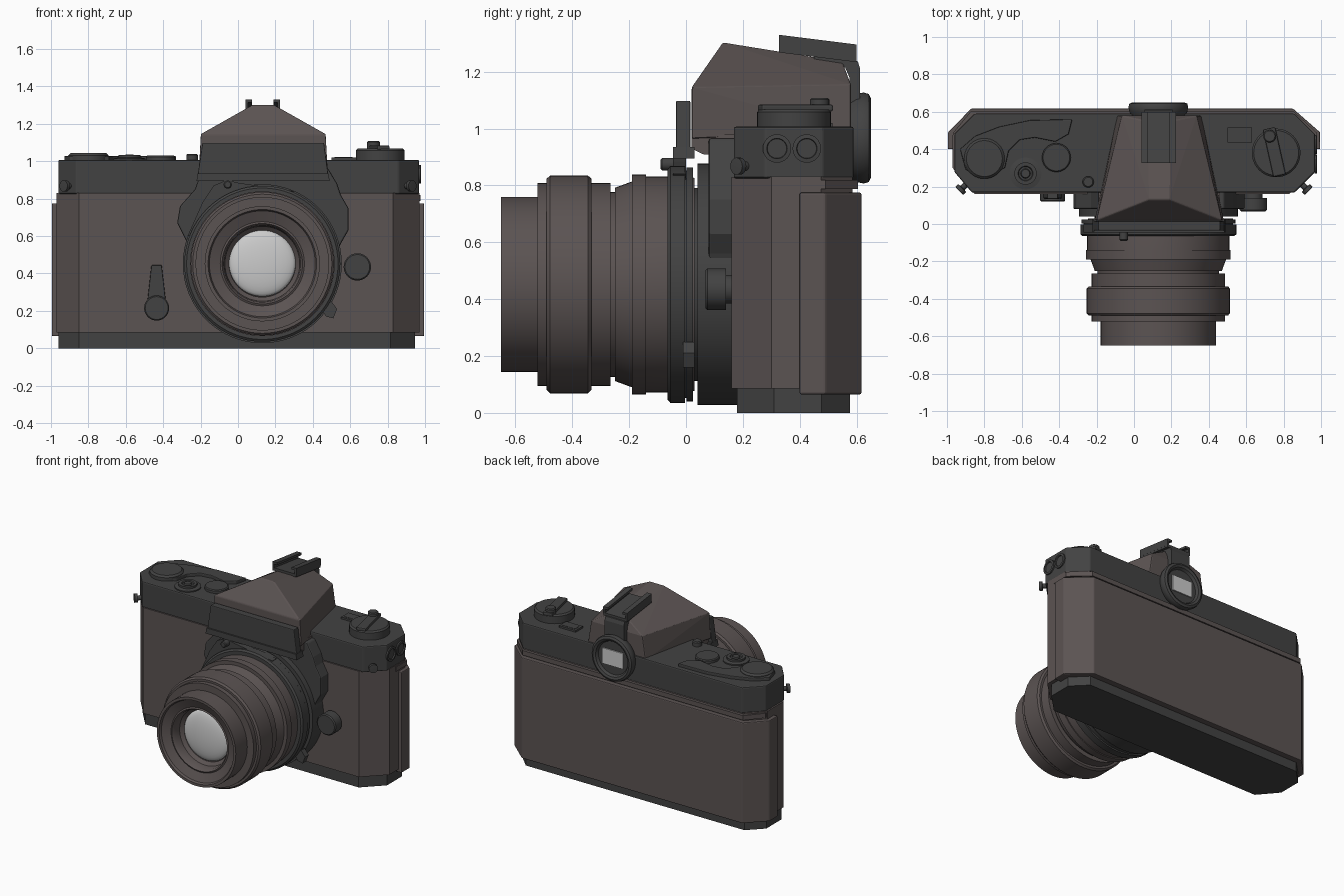
import bpy, bmesh, math
from mathutils import Vector

if "Cube" in bpy.data.objects:
    bpy.data.objects.remove(bpy.data.objects["Cube"])


def material(name, rgb):
    m = bpy.data.materials.new(name)
    m.diffuse_color = (*rgb, 1)
    m.use_nodes = True
    m.node_tree.nodes["Principled BSDF"].inputs["Base Color"].default_value = m.diffuse_color
    return m


BROWN = material("warm_grey", (0.105, 0.087, 0.085))
DARK = material("dark_grey", (0.055, 0.055, 0.055))
GLASS = material("glass", (0.75, 0.75, 0.75))
LX, LZ = 0.13, 0.452          # lens axis


def finish(name, bm, mat, bevel=0.0, smooth=False):
    bmesh.ops.remove_doubles(bm, verts=bm.verts, dist=1e-5)
    bmesh.ops.recalc_face_normals(bm, faces=bm.faces)
    me = bpy.data.meshes.new(name)
    bm.to_mesh(me)
    bm.free()
    ob = bpy.data.objects.new(name, me)
    bpy.context.collection.objects.link(ob)
    me.materials.append(mat)
    if bevel:
        b = ob.modifiers.new("bevel", 'BEVEL')
        b.width, b.segments, b.limit_method = bevel, 2, 'ANGLE'
    if smooth:
        bpy.ops.object.select_all(action='DESELECT')
        ob.select_set(True)
        bpy.context.view_layer.objects.active = ob
        bpy.ops.object.shade_smooth_by_angle(angle=math.radians(30))
    return ob


def extrude(name, pts, a, b, axis, mat, bevel=0.0):
    """Outline in the plane across the axis, extruded from a to b."""
    place = {'x': lambda p, h: (h, p[0], p[1]),
             'y': lambda p, h: (p[0], h, p[1]),
             'z': lambda p, h: (p[0], p[1], h)}[axis]
    bm = bmesh.new()
    lo = [bm.verts.new(place(p, a)) for p in pts]
    hi = [bm.verts.new(place(p, b)) for p in pts]
    bm.faces.new(lo)
    bm.faces.new(hi)
    n = len(pts)
    for i in range(n):
        j = (i + 1) % n
        bm.faces.new((lo[i], lo[j], hi[j], hi[i]))
    return finish(name, bm, mat, bevel)


def box(name, x, y, z, mat, bevel=0.0):
    pts = [(x[0], y[0]), (x[1], y[0]), (x[1], y[1]), (x[0], y[1])]
    return extrude(name, pts, z[0], z[1], 'z', mat, bevel)


def lathe(name, profile, loc, direction, mat, segs=64):
    """Revolve (radius, height) points about a direction through loc."""
    bm = bmesh.new()
    q = Vector(direction).to_track_quat('Z', 'Y')
    rings = []
    for r, h in profile:
        if r == 0:
            rings.append([bm.verts.new(q @ Vector((0, 0, h)) + Vector(loc))] * segs)
        else:
            rings.append([bm.verts.new(q @ Vector((r * math.cos(t), r * math.sin(t), h)) + Vector(loc))
                          for t in (2 * math.pi * i / segs for i in range(segs))])
    for A, B in zip(rings, rings[1:]):
        for i in range(segs):
            j = (i + 1) % segs
            f = list(dict.fromkeys((A[i], A[j], B[j], B[i])))
            if len(f) > 2:
                bm.faces.new(f)
    return finish(name, bm, mat, smooth=True)


def disc(name, r, a, b, loc, direction, mat, c=0.006, segs=40):
    return lathe(name, [(0, a), (r, a), (r, b - c), (r - c, b), (0, b)], loc, direction, mat, segs)


def octagon(x0, x1, y0, y1, cf, cb):
    return [(x0 + cf * .85, y0), (x1 - cf, y0), (x1, y0 + cf), (x1, y1 - cb),
            (x1 - cb, y1), (x0 + cb, y1), (x0, y1 - cb), (x0, y0 + cf)]


# Body, door and plates
extrude("body", octagon(-.97, .97, .16, .585, .14, .11), .085, .83, 'z', BROWN)
extrude("back_door", [(-.995, .40), (.995, .40), (.995, .49), (.85, .617), (-.87, .617), (-.995, .49)],
        .065, .775, 'z', BROWN, .006)
extrude("back_ledge", [(-.965, .37), (.975, .37), (.975, .49), (.85, .605), (-.87, .605), (-.965, .49)],
        .787, .82, 'z', BROWN)
extrude("bottom_plate", octagon(-.96, .945, .18, .577, .13, .10), 0, .088, 'z', DARK)
extrude("top_cover", octagon(-.96, .968, .168, .59, .11, .11), .825, 1.007, 'z', DARK, .008)

# Mirror box plate and mount
extrude("mirror_box_plate", [(-.19, .965), (-.23, .85), (-.31, .76), (-.325, .67), (-.27, .56), (-.2, .3),
                             (.45, .3), (.55, .56), (.59, .63), (.59, .75), (.55, .82), (.53, .88), (.48, .965)],
        .08, .18, 'y', DARK, .008)
lathe("mount_base", [(0, .19), (.425, .19), (.425, .04), (.34, .04), (.34, .02), (0, .02)],
      (LX, 0, LZ), (0, 1, 0), DARK)
lathe("mount_ring", [(.3, -.065), (.405, -.065), (.417, -.055), (.417, -.004), (.40, -.004), (.40, .002),
                     (.412, .002), (.412, .025), (.3, .025)], (LX, 0, LZ), (0, 1, 0), DARK)
extrude("coupling_plate", [(-.27, .6), (-.19, .78), (-.13, .87), (-.06, .9), (.0, .885), (.3, .84), (.13, .6)],
        -.045, .0, 'y', DARK)
disc("coupling_pin", .022, 0, .05, (-.055, -.04, .875), (0, -1, 0), DARK)
extrude("release_tab", [(.44, .22), (.5, .25), (.53, .21), (.51, .16), (.47, .17)], -.01, .03, 'y', DARK)

# Lens barrel with recessed front
lathe("lens_barrel", [
    (0, .03), (.375, .03), (.38, -.065), (.38, -.14), (.387, -.14), (.387, -.19), (.362, -.19),
    (.34, -.25), (.325, -.25), (.325, -.265), (.357, -.265), (.357, -.333), (.372, -.333),
    (.383, -.345), (.383, -.478), (.372, -.49), (.357, -.49), (.357, -.522), (.308, -.522),
    (.308, -.65), (.29, -.65), (.283, -.635), (.225, -.61), (.215, -.615), (.205, -.60),
    (.2, -.55), (.178, -.53), (.178, -.5), (0, -.5)], (LX, 0, LZ), (0, 1, 0), BROWN)
lathe("front_glass", [(.178 * math.sin(t), -.525 - .04 * math.cos(t))
                      for t in (math.pi / 2 * i / 8 for i in range(9))] + [(0, -.51)],
      (LX, 0, LZ + .003), (0, 1, 0), GLASS)

# Prism housing
bm = bmesh.new()
for y, z, half in ((.02, .965, .345), (.02, 1.145, .335), (.13, 1.303, .055),
                   (.55, 1.235, .06), (.58, 1.155, .2), (.58, .99, .225)):
    for s in (-1, 1):
        bm.verts.new((LX + .005 + s * half, y, z))
bmesh.ops.convex_hull(bm, input=bm.verts)
bmesh.ops.dissolve_limit(bm, angle_limit=.01, verts=bm.verts, edges=bm.edges)
finish("prism_housing", bm, BROWN, .006)
extrude("prism_underside", [(.02, .98), (.02, .93), (.06, .91), (.2, .90), (.2, .98)], -.19, .46, 'x', BROWN)
extrude("prism_front_plate", [(-.22, .895), (.487, .895), (.46, 1.098), (-.19, 1.098)],
        -.035, .015, 'y', DARK, .005)
extrude("front_plate_lip", [(-.222, .895), (.49, .895), (.483, .935), (-.215, .935)],
        -.045, .03, 'y', DARK)

# Accessory shoe on its bracket
extrude("shoe_bracket", [(.45, 1.262), (.58, 1.247), (.605, 1.235), (.613, 1.21), (.613, .85), (.575, .85),
                         (.575, 1.18), (.56, 1.215), (.45, 1.23)], .055, .205, 'x', DARK)


def shoe(name, x0, x1, lo, hi):
    extrude(name, [(.327, lo), (.6, lo - .034), (.6, hi - .034), (.327, hi)], x0, x1, 'x', DARK)


shoe("shoe_base", .04, .225, 1.268, 1.288)
for s in (-1, 1):
    outer = .1325 + s * .093
    for part, w, lo, hi in (("wall", .014, 1.28, 1.328), ("lip", .036, 1.314, 1.33)):
        x0, x1 = sorted((outer, outer - s * w))
        shoe("shoe_" + part, x0, x1, lo, hi)

# Eyepiece
lathe("eyepiece", [(0, .57), (.14, .57), (.155, .6), (.16, .625), (.155, .643), (.14, .65), (.125, .643),
                   (.115, .625), (0, .625)], (LX, 0, .967), (0, 1, 0), DARK)
box("eyepiece_window", (LX - .08, LX + .08), (.61, .633), (.912, 1.022), GLASS)

# Left-hand top controls
UP = (0, 0, 1)
extrude("advance_lever", [(-.93, .40), (-.85, .47), (-.72, .52), (-.555, .555), (-.33, .56), (-.35, .48),
                          (-.42, .44), (-.53, .462), (-.61, .45), (-.67, .39), (-.69, .30), (-.8, .25),
                          (-.9, .29)], 1.0, 1.028, 'z', DARK, .005)
disc("advance_hub", .108, 1.0, 1.043, (-.80, .35, 0), UP, DARK, .012)
lathe("release_collar", [(0, 1), (.085, 1), (.085, 1.015), (.06, 1.02), (.06, 1.034), (.04, 1.034),
                         (.036, 1.026), (.026, 1.026), (.022, 1.036), (0, 1.036)], (-.58, .27, 0), UP, DARK, 40)
disc("counter_window", .077, 1.0, 1.03, (-.415, .355, 0), UP, DARK)
disc("top_button", .03, 1.0, 1.04, (-.245, .225, 0), UP, DARK)

# Rewind knob with folding crank, and meter window
disc("rewind_knob", .13, 1.0, 1.068, (.76, .38, 0), UP, DARK, .01)
crank = box("rewind_crank", (-.034, .034), (-.13, .13), (1.06, 1.085), DARK, .008)
crank.location, crank.rotation_euler[2] = (.75, .385, 0), .22
disc("crank_grip", .034, 1.06, 1.108, (.725, .47, 0), UP, DARK)
box("meter_window_frame", (.5, .63), (.435, .515), (1.0, 1.02), DARK)
box("meter_window", (.515, .612), (.45, .50), (1.01, 1.022), DARK)

# Strap lugs on the front corners
for s in (-1, 1):
    lathe("strap_lug", [(0, 0), (.03, 0), (.03, .02), (.016, .02), (.016, .045), (.03, .048), (.03, .068), (0, .07)],
          (s * .885, .225, .868), (s * .7, -.7, 0), DARK, 20)

# Side sockets
for y in (.32, .425):
    lathe("side_socket", [(.05, 0), (.05, .012), (.036, .014), (.034, .006), (.0, .006)],
          (.965, y, .93), (1, 0, 0), DARK, 32)

# Self-timer lever and lens release button
extrude("self_timer_lever", [(-.49, .2), (-.463, .445), (-.408, .445), (-.38, .2)], .135, .165, 'y', DARK, .005)
disc("self_timer_hub", .067, 0, .05, (-.435, .17, .215), (0, -1, 0), DARK)
lathe("lens_release_button", [(0, 0), (.05, 0), (.05, .03), (.073, .03), (.073, .095), (.066, .102), (0, .102)],
      (.638, .17, .435), (0, -1, 0), DARK, 40)
